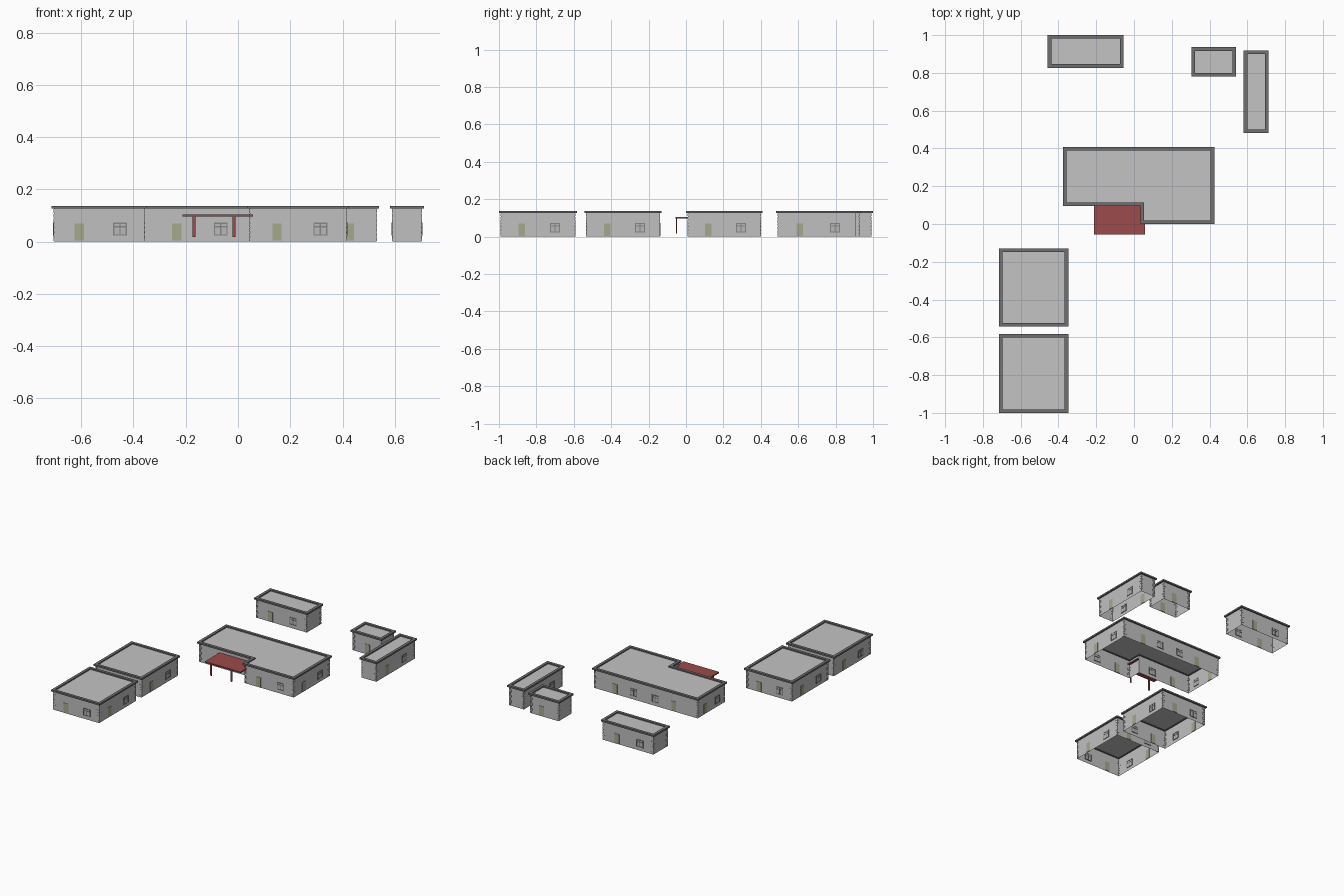
import bpy, bmesh
from mathutils import Vector, Matrix

if "Cube" in bpy.data.objects:
    bpy.data.objects.remove(bpy.data.objects["Cube"])


def material(name, rgb):
    m = bpy.data.materials.new(name)
    m.diffuse_color = (*rgb, 1)
    m.use_nodes = True
    m.node_tree.nodes["Principled BSDF"].inputs["Base Color"].default_value = m.diffuse_color
    return m


WALL = material("wall_grey", (0.53, 0.53, 0.53))
PANEL = material("roof_grey", (0.55, 0.55, 0.55))
TRIM = material("dark_trim", (0.16, 0.16, 0.16))
FRAME = material("window_frame_grey", (0.24, 0.24, 0.24))
GLASS = material("glass_grey", (0.48, 0.49, 0.49))
DOOR = material("olive_door", (0.38, 0.40, 0.27))
RED = material("canopy_red", (0.34, 0.07, 0.07))

EAVE, TOP = 0.126, 0.137


def finish(bm, name, mat):
    me = bpy.data.meshes.new(name)
    bm.to_mesh(me)
    bm.free()
    me.materials.append(mat)
    ob = bpy.data.objects.new(name, me)
    bpy.context.collection.objects.link(ob)


def add_box(bm, centre, size, basis=Matrix()):
    mat = basis @ Matrix.Translation(centre) @ Matrix.Diagonal((*size, 1))
    bmesh.ops.create_cube(bm, size=1, matrix=mat)


def offset(poly, d):
    # move an axis-aligned counter-clockwise outline outwards by d
    out, n = [], len(poly)
    for i in range(n):
        p, q, r = (Vector(poly[(i + k) % n]) for k in (-1, 0, 1))
        a, b = (q - p).normalized(), (r - q).normalized()
        out.append(q + d * Vector((a.y + b.y, -a.x - b.x)))
    return out


def ring(bm, poly, z):
    return [bm.verts.new((x, y, z)) for x, y in poly]


def skin(bm, a, b):
    n = len(a)
    for i in range(n):
        j = (i + 1) % n
        bm.faces.new((a[i], a[j], b[j], b[i]))


def wall_basis(p, q):
    # local x along the wall, local y inwards, z up
    d = (q - p).normalized()
    m = Matrix.Translation((p.x, p.y, 0)) @ Matrix((
        (d.x, -d.y, 0, 0), (d.y, d.x, 0, 0), (0, 0, 1, 0), (0, 0, 0, 1)))
    return m


def building(name, poly, openings):
    pts = [Vector(p) for p in poly]
    n = len(pts)
    # open-bottomed wall shell
    bm = bmesh.new()
    skin(bm, ring(bm, poly, 0), ring(bm, poly, EAVE))
    finish(bm, name + "_walls", WALL)

    # recessed flat roof
    bm = bmesh.new()
    bm.faces.new(ring(bm, offset(poly, -0.008), EAVE + 0.003))
    finish(bm, name + "_roof", PANEL)

    # parapet trim
    bm = bmesh.new()
    rings = [ring(bm, offset(poly, d), z) for d, z in
             ((-0.009, EAVE), (0.01, EAVE), (0.01, TOP), (-0.009, TOP))]
    for i in range(4):
        skin(bm, rings[i], rings[(i + 1) % 4])
    finish(bm, name + "_parapet", TRIM)

    doors, frames, panes, quoins = (bmesh.new() for _ in range(4))
    for i in range(n):
        p, q = pts[i], pts[(i + 1) % n]
        length = (q - p).length
        b = wall_basis(p, q)
        for kind, f in openings.get(i, ()):
            u = f * length
            if kind == "d":
                add_box(doors, (u, 0, 0.0365), (0.035, 0.005, 0.065), b)
                continue
            # window pane and its bars
            add_box(panes, (u, 0, 0.048), (0.05, 0.003, 0.048), b)
            for x in (-0.024, 0, 0.024):
                add_box(frames, (u + x, 0, 0.048), (0.005, 0.006, 0.05), b)
            for z in (0.0255, 0.057, 0.0705):
                add_box(frames, (u, 0, z), (0.053, 0.006, 0.005), b)
        # alternating corner stones, skipped at the inner corner
        prev, nxt = pts[i - 1], pts[(i + 2) % n]
        for end, turn in ((0, (p - prev).cross(q - p)), (1, (q - p).cross(nxt - q))):
            if turn < 0:
                continue
            for k in range(0, 7):
                w = 0.016 if (k + end) % 2 else 0.008
                u = w / 2 if end == 0 else length - w / 2
                add_box(quoins, (u, -0.0005, 0.009 + k * 0.018),
                        (w, 0.003, 0.014), b)
    finish(quoins, name + "_corner_stones", WALL)
    for bm, part, mat in ((doors, "_doors", DOOR), (frames, "_window_frames", FRAME),
                          (panes, "_window_panes", GLASS)):
        if bm.verts:
            finish(bm, name + part, mat)
        else:
            bm.free()


def rect(x0, x1, y0, y1):
    return [(x0, y0), (x1, y0), (x1, y1), (x0, y1)]


STD = (("d", 0.28), ("w", 0.73))
ALL = {i: STD for i in range(4)}

building("front_house", rect(-0.704, -0.358, -0.99, -0.593), ALL)
building("second_house", rect(-0.704, -0.358, -0.532, -0.14), ALL)
building("back_hut", rect(-0.447, -0.065, 0.837, 0.99), {0: STD, 2: STD})
building("small_hut", rect(0.315, 0.53, 0.79, 0.926), {0: (("d", 0.52),), 2: (("d", 0.4),)})
building("narrow_hut", rect(0.591, 0.702, 0.492, 0.908), {1: STD, 3: STD})

# L-shaped main building
building("main_house",
         [(-0.366, 0.104), (0.045, 0.104), (0.045, 0.01), (0.415, 0.01),
          (0.415, 0.398), (-0.366, 0.398)],
         {0: (("d", 0.32), ("w", 0.73)), 2: STD, 3: STD,
          4: (("d", 0.2), ("w", 0.38), ("w", 0.59), ("d", 0.77)), 5: STD})

# porch canopy with two posts
bm = bmesh.new()
add_box(bm, (-0.077, 0.024, 0.1), (0.27, 0.158, 0.008))
finish(bm, "canopy", RED)
bm = bmesh.new()
for x in (-0.168, -0.015):
    add_box(bm, (x, -0.05, 0.057), (0.011, 0.006, 0.08))
finish(bm, "canopy_posts", RED)
